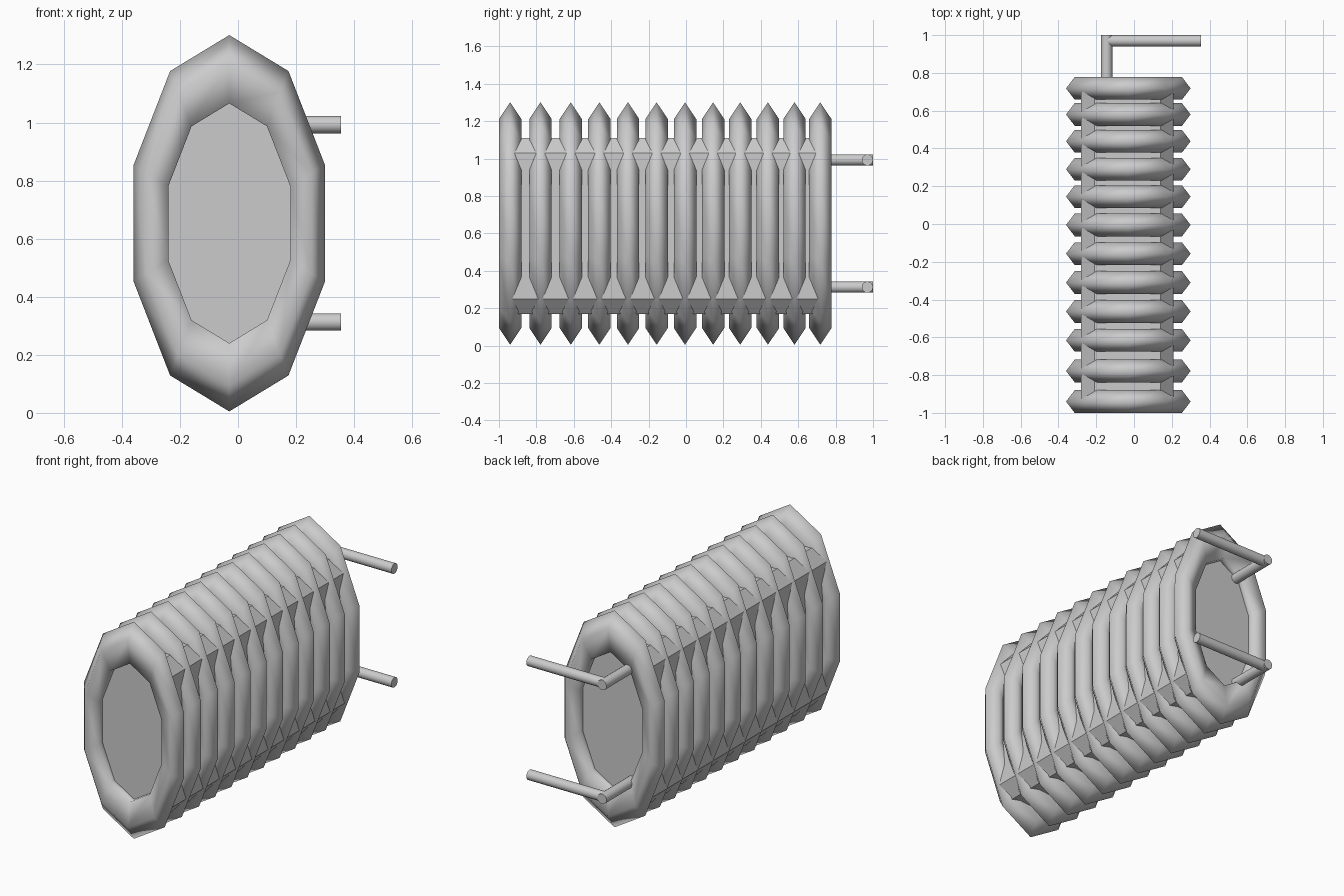
import bpy, math
from mathutils import Matrix, Vector

if "Cube" in bpy.data.objects:
    bpy.data.objects.remove(bpy.data.objects["Cube"])

CX, CZ = -0.03, 0.653


def make_fin(name, y):
    # ten-sided ring with a five-sided section, squashed into an upright oval
    bpy.ops.mesh.primitive_torus_add(major_segments=10, minor_segments=5,
                                     major_radius=0.518, minor_radius=0.130)
    ob = bpy.context.object
    ob.name = name
    ob.data.transform(Matrix.Diagonal((0.535, 0.485, 1, 1))
                      @ Matrix.Rotation(math.pi / 2, 4, 'X')
                      @ Matrix.Rotation(math.pi / 2, 4, 'Z'))
    ob.location = (CX, y, CZ)
    bpy.ops.object.shade_smooth()


def make_pipe(name, a, b, r=0.03):
    a, b = Vector(a), Vector(b)
    bpy.ops.mesh.primitive_cylinder_add(vertices=16, radius=r, depth=(b - a).length,
                                        location=(a + b) / 2)
    ob = bpy.context.object
    ob.name = name
    ob.rotation_euler = (b - a).to_track_quat('Z', 'Y').to_euler()
    bpy.ops.object.shade_smooth_by_angle(angle=math.radians(35))


# row of fins
fin_y = [-0.94, -0.778, -0.616, -0.463, -0.31, -0.157,
         -0.005, 0.145, 0.29, 0.438, 0.58, 0.718]
for i, y in enumerate(fin_y):
    make_fin(f"fin_{i + 1}", y)

# core: chamfered box running through the fins
x0, x1, z0, z1, cx, cz = -0.28, 0.21, 0.17, 1.11, 0.07, 0.08
prof = [(x0 + cx, z0), (x1 - cx, z0), (x1, z0 + cz), (x1, z1 - cz),
        (x1 - cx, z1), (x0 + cx, z1), (x0, z1 - cz), (x0, z0 + cz)]
n = len(prof)
verts = [(x, y, z) for y in (-0.937, 0.717) for x, z in prof]
faces = [tuple(range(n)), tuple(reversed(range(n, 2 * n)))]
faces += [(i, i + n, (i + 1) % n + n, (i + 1) % n) for i in range(n)]
mesh = bpy.data.meshes.new("core")
mesh.from_pydata(verts, [], faces)
core = bpy.data.objects.new("core", mesh)
bpy.context.collection.objects.link(core)

# upper and lower connecting pipes, each with a square elbow
for label, z in (("upper", 0.993), ("lower", 0.313)):
    make_pipe(f"{label}_outlet_pipe", (-0.145, 0.70, z), (-0.145, 1.0, z))
    make_pipe(f"{label}_side_pipe", (-0.145, 0.97, z), (0.355, 0.97, z))
